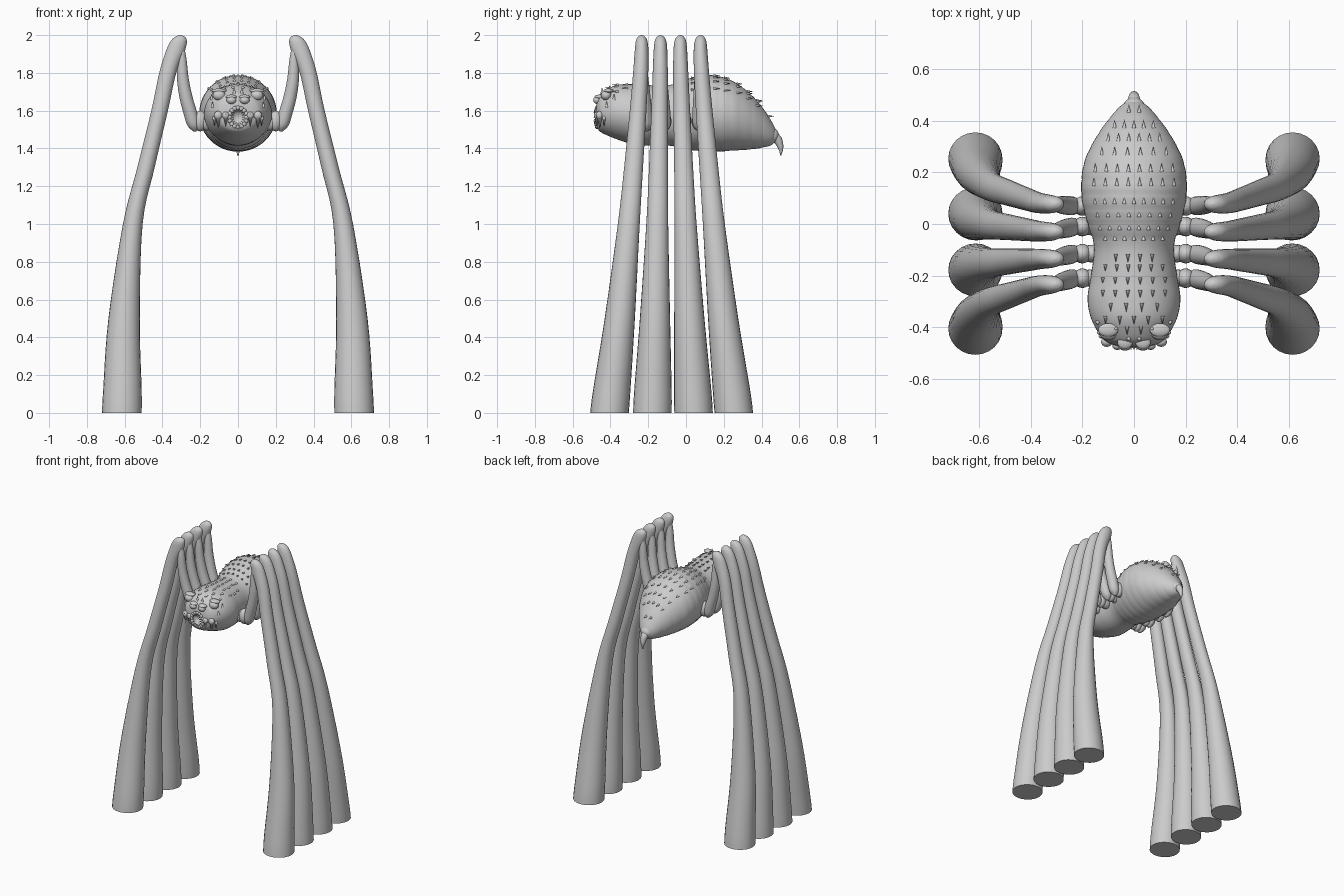
import bpy, bmesh, math
from mathutils import Vector, Matrix
from mathutils.bvhtree import BVHTree

if "Cube" in bpy.data.objects:
    bpy.data.objects.remove(bpy.data.objects["Cube"])

GREY = (0.6, 0.6, 0.6, 1)
mat = bpy.data.materials.new("pale grey")
mat.use_nodes = True
mat.diffuse_color = GREY
mat.node_tree.nodes["Principled BSDF"].inputs["Base Color"].default_value = GREY


def finish(bm, name):
    bmesh.ops.recalc_face_normals(bm, faces=bm.faces)
    me = bpy.data.meshes.new(name)
    bm.to_mesh(me)
    bm.free()
    ob = bpy.data.objects.new(name, me)
    bpy.context.collection.objects.link(ob)
    me.materials.append(mat)
    bpy.context.view_layer.objects.active = ob
    ob.select_set(True)
    bpy.ops.object.shade_smooth_by_angle(angle=math.radians(50))
    ob.select_set(False)
    return ob


def smooth_path(rows, steps):
    """Catmull-Rom samples through rows of numbers."""
    pts = [Vector(r) for r in rows]
    pts = [pts[0]] + pts + [pts[-1]]
    out = []
    for a, b, c, d in zip(pts, pts[1:], pts[2:], pts[3:]):
        for i in range(steps):
            t = i / steps
            out.append(b + (c - a) * t / 2 + (2 * a - 5 * b + 4 * c - d) * t * t / 2
                       + (3 * b - a - 3 * c + d) * t ** 3 / 2)
    return out + [pts[-1]]


def loft(bm, rows, u, v, steps=4, sides=24):
    """Skin elliptical rings; each row is x, y, z, radius along u, radius along v."""
    rings = []
    for r in smooth_path(rows, steps):
        c = Vector(r[:3])
        angles = [2 * math.pi * k / sides for k in range(sides)]
        rings.append([bm.verts.new(c + u * max(r[3], .002) * math.cos(a)
                                   + v * max(r[4], .002) * math.sin(a)) for a in angles])
    for a, b in zip(rings, rings[1:]):
        for k in range(sides):
            n = (k + 1) % sides
            bm.faces.new((a[k], a[n], b[n], b[k]))
    bm.faces.new(rings[0])
    bm.faces.new(rings[-1])


def ball(bm, at, size):
    m = Matrix.Translation(at) @ Matrix.Diagonal((*size, 1))
    bmesh.ops.create_uvsphere(bm, u_segments=20, v_segments=12, radius=1, matrix=m)


def spike(bm, at, direction, radius, length):
    d = Vector(direction).normalized()
    m = (Matrix.Translation(Vector(at) + d * length * .4)
         @ d.to_track_quat('Z', 'Y').to_matrix().to_4x4())
    bmesh.ops.create_cone(bm, cap_ends=True, segments=8, radius1=radius, radius2=0,
                          depth=length, matrix=m)


X, Y, Z = Vector((1, 0, 0)), Vector((0, 1, 0)), Vector((0, 0, 1))

# Body: y, top, bottom, half width
outline = [(-.475, 1.64, 1.53, .05), (-.465, 1.67, 1.50, .09), (-.44, 1.70, 1.48, .125),
           (-.37, 1.735, 1.45, .165), (-.29, 1.74, 1.425, .18), (-.20, 1.735, 1.415, .167),
           (-.09, 1.735, 1.415, .155), (0, 1.765, 1.395, .18), (.08, 1.785, 1.385, .2),
           (.16, 1.785, 1.383, .205), (.25, 1.755, 1.388, .19), (.34, 1.69, 1.395, .145),
           (.41, 1.61, 1.405, .095), (.455, 1.54, 1.42, .055), (.475, 1.50, 1.45, .025)]
bm = bmesh.new()
loft(bm, [(0, y, (t + b) / 2, w, (t - b) / 2) for y, t, b, w in outline], X, Z, 8, 48)
# Shallow segment creases around the abdomen
for vert in bm.verts:
    x, y, z = vert.co
    if -.08 < y < .42:
        s = 1 - .012 * max(0, math.cos(y * 2 * math.pi / .058)) ** 4
        vert.co = (x * s, y, 1.58 + (z - 1.58) * s)
tree = BVHTree.FromBMesh(bm)
body = finish(bm, "body")

# Hollow mouth
bm = bmesh.new()
ball(bm, (0, -.475, 1.565), (.046, .06, .05))
cutter = finish(bm, "mouth_cutter")
cutter.hide_render = True
cutter.hide_set(True)
cut = body.modifiers.new("mouth", 'BOOLEAN')
cut.object = cutter
cut.operation = 'DIFFERENCE'


def on_top(x, y):
    return tree.ray_cast(Vector((x, y, 3)), -Z)[:2]


def on_face(x, z):
    return tree.ray_cast(Vector((x, -2, z)), Y)[:2]


# Rows of back spikes: y, count, half spread
spike_rows = [(.435, 2, .02), (.375, 5, .075), (.325, 6, .10), (.27, 6, .125), (.205, 8, .15),
              (.15, 8, .155), (.08, 9, .15), (.03, 8, .14), (-.02, 8, .13), (-.06, 7, .11),
              (-.12, 4, .07), (-.16, 6, .11), (-.21, 6, .12), (-.26, 6, .12), (-.31, 4, .09),
              (-.36, 5, .11), (-.40, 4, .08)]
bm = bmesh.new()
for y, count, spread in spike_rows:
    for i in range(count):
        x = spread * (2 * i / (count - 1) - 1)
        hit, normal = on_top(x, y)
        spike(bm, hit, normal + Y * (.5 if y > -.1 else -.2), .008, .034)
finish(bm, "back_spikes")

# Tail knob and curved stinger
bm = bmesh.new()
ball(bm, (0, .452, 1.468), (.042, .04, .042))
loft(bm, [(0, .455, 1.47, .03, .03), (0, .485, 1.445, .024, .024),
          (0, .503, 1.40, .014, .014), (0, .502, 1.36, .002, .002)], X, (Y + Z * .5).normalized(), 4, 12)
finish(bm, "stinger")

# Eyes with brows, and cheek spikes
eyes, brows, fangs = bmesh.new(), bmesh.new(), bmesh.new()
for s in (-1, 1):
    for x, z, r in ((.035, 1.66, .026), (.1, 1.685, .034)):
        hit, normal = on_face(s * x, z - .012)
        ball(eyes, hit + Z * .008, (r, r * .8, r * .8))
        ball(brows, hit + Vector((0, .012, r * .95)), (r * 1.15, .026, .012))
    for x, z in ((.14, 1.66), (.135, 1.62), (.07, 1.705), (.02, 1.695)):
        hit, normal = on_face(s * x, z)
        spike(brows, hit, normal + Z * .3, .009, .034)
    # Long fangs beside the mouth
    for x, z, r, length in ((.065, 1.575, .016, .065), (.105, 1.575, .019, .08), (.125, 1.56, .01, .05)):
        hit, normal = on_face(s * x, z)
        ball(fangs, hit, (r * 1.2, r, r * 1.2))
        spike(fangs, hit + normal * .008, normal * .45 - Z, r, length)
finish(eyes, "eyes")
finish(brows, "brows")
finish(fangs, "fangs")

# Mouth rim and ring of teeth
bm = bmesh.new()
n = 16
for i in range(n):
    a = 2 * math.pi * i / n
    out = Vector((math.cos(a), 0, math.sin(a)))
    at = Vector((0, -.472, 1.565)) + Vector((out.x * .046, 0, out.z * .05))
    ball(bm, at, (.012, .01, .012))
    spike(bm, at - Y * .004, -out - Y * .5, .007, .032)
finish(bm, "mouth_teeth")

# Legs: y at the hip, at the knee and at the foot
legs = [("front", -.21, -.235, -.405), ("mid_front", -.115, -.135, -.178),
        ("mid_back", -.01, -.03, .04), ("back", .07, .077, .253)]
# Shin stations: x, z, radius across, radius along, share of the way from knee to foot
shin = [(.615, 0, .105, .102, 1), (.612, .12, .102, .099, .93), (.603, .5, .083, .08, .68),
        (.557, 1, .052, .058, .40), (.487, 1.3, .046, .05, .25), (.415, 1.6, .044, .044, .11),
        (.372, 1.8, .045, .04, .03), (.33, 1.92, .05, .036, 0), (.313, 1.97, .042, .03, 0),
        (.306, 1.992, .024, .018, 0), (.305, 2, .004, .004, 0)]
thigh = [(.305, 1.94, .02, 1), (.297, 1.87, .025, 1), (.292, 1.77, .031, .8), (.275, 1.67, .035, .5),
         (.25, 1.58, .037, .2), (.235, 1.52, .032, 0), (.228, 1.49, .008, 0)]
for side, s in (("left", 1), ("right", -1)):
    for name, hip, knee, foot in legs:
        bm = bmesh.new()
        loft(bm, [(s * x, knee + (foot - knee) * f, z, rx, ry) for x, z, rx, ry, f in shin], X, Y, 5)
        finish(bm, f"{side}_{name}_shin")
        bm = bmesh.new()
        loft(bm, [(s * x, hip + (knee - hip) * f, z, r, r) for x, z, r, f in thigh], X, Y)
        finish(bm, f"{side}_{name}_thigh")
        bm = bmesh.new()
        ball(bm, (s * .2, hip, 1.545), (.036, .038, .055))
        ball(bm, (s * .165, hip, 1.54), (.05, .034, .045))
        finish(bm, f"{side}_{name}_hip")
